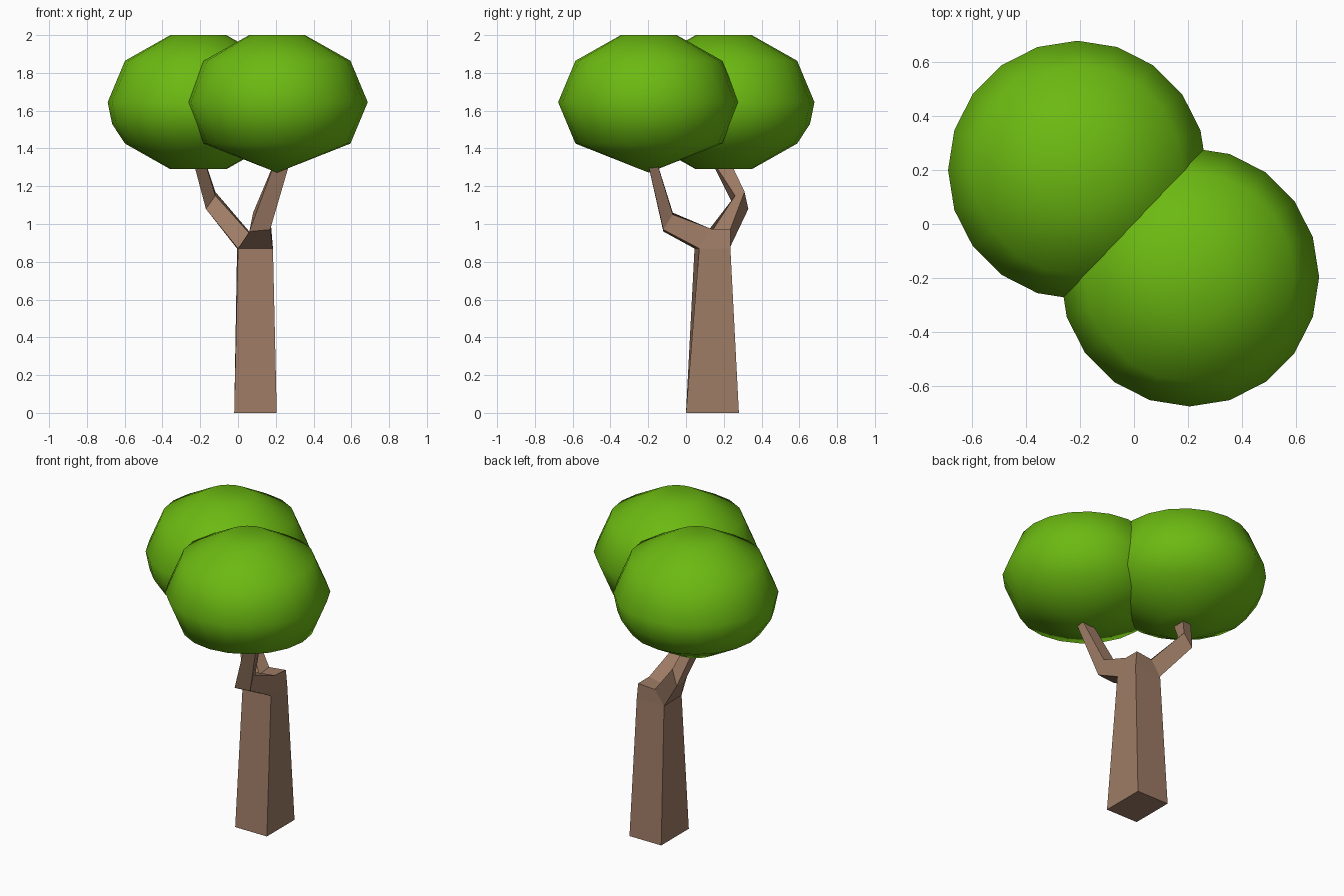
import bpy, bmesh
from math import sin, cos, pi, radians

if "Cube" in bpy.data.objects:
    bpy.data.objects.remove(bpy.data.objects["Cube"])


def material(name, rgb):
    m = bpy.data.materials.new(name)
    m.diffuse_color = (*rgb, 1)
    m.use_nodes = True
    m.node_tree.nodes["Principled BSDF"].inputs["Base Color"].default_value = m.diffuse_color
    return m


def finish(bm, name, mat, smooth=False):
    bmesh.ops.remove_doubles(bm, verts=bm.verts, dist=0.0005)
    bmesh.ops.recalc_face_normals(bm, faces=bm.faces)
    me = bpy.data.meshes.new(name)
    bm.to_mesh(me)
    bm.free()
    me.materials.append(mat)
    for p in me.polygons:
        p.use_smooth = smooth
    ob = bpy.data.objects.new(name, me)
    bpy.context.collection.objects.link(ob)
    return ob


def face(bm, pts):
    bm.faces.new([bm.verts.new(p) for p in pts])


def loft(bm, rings):
    # join consecutive rings with quads
    for a, b in zip(rings, rings[1:]):
        n = len(a)
        for i in range(n):
            j = (i + 1) % n
            face(bm, (a[i], a[j], b[j], b[i]))


bark = material("bark", (0.34, 0.20, 0.13))
leaf = material("leaf", (0.15, 0.49, 0.006))

# Trunk with a fork block whose front and left sides grow into branches
base = [(-.02, 0, 0), (.205, 0, 0), (.205, .28, 0), (-.02, .28, 0)]
fl, fr, br, bl = [(0, .045, .87), (.185, .07, .87), (.185, .235, .87), (-.005, .23, .87)]
ufl, ufr, ubr, ubl = [(.06, .13, .95), (.17, .13, .975), (.175, .235, .97), (.06, .23, .96)]

bm = bmesh.new()
face(bm, base)
loft(bm, [base, [fl, fr, br, bl]])
face(bm, (fr, br, ubr, ufr))
face(bm, (br, bl, ubl, ubr))
face(bm, (ufl, ufr, ubr, ubl))

# Front branch
tip = [(.215, -.215, 1.38), (.29, -.215, 1.38), (.29, -.17, 1.38), (.215, -.17, 1.38)]
loft(bm, [[fl, fr, ufr, ufl],
          [(.06, -.12, .96), (.17, -.12, .97), (.17, -.07, 1.05), (.08, -.07, 1.06)], tip])
face(bm, tip)

# Back branch
tip = [(-.25, .21, 1.38), (-.25, .11, 1.38), (-.19, .11, 1.38), (-.19, .21, 1.38)]
loft(bm, [[bl, fl, ufl, ubl],
          [(-.165, .33, 1.08), (-.17, .26, 1.08), (-.12, .26, 1.15), (-.12, .31, 1.17)], tip])
face(bm, tip)
finish(bm, "trunk_and_branches", bark)


# Leaf crowns: flattened 20-sided balls made of latitude rings
def crown(name, cx, cy, lats, pointed):
    R, H, CZ, N = 0.48, 0.373, 1.645, 20
    bm = bmesh.new()
    rings = []
    for lat in lats:
        r, z = R * cos(radians(lat)), CZ + H * sin(radians(lat))
        rings.append([(cx + r * cos(2 * pi * i / N), cy + r * sin(2 * pi * i / N), z)
                      for i in range(N)])
    loft(bm, rings)
    face(bm, rings[0])
    low = rings[-1]
    if pointed:
        for i in range(N):
            face(bm, (low[i], low[(i + 1) % N], (cx, cy, CZ - H)))
    else:
        face(bm, low)
    finish(bm, name, leaf, smooth=True)


crown("front_crown", .207, -.197, (72, 36, 0, -36), True)
crown("back_crown", -.21, .2, (72, 36, 0, -18, -36, -72), False)
